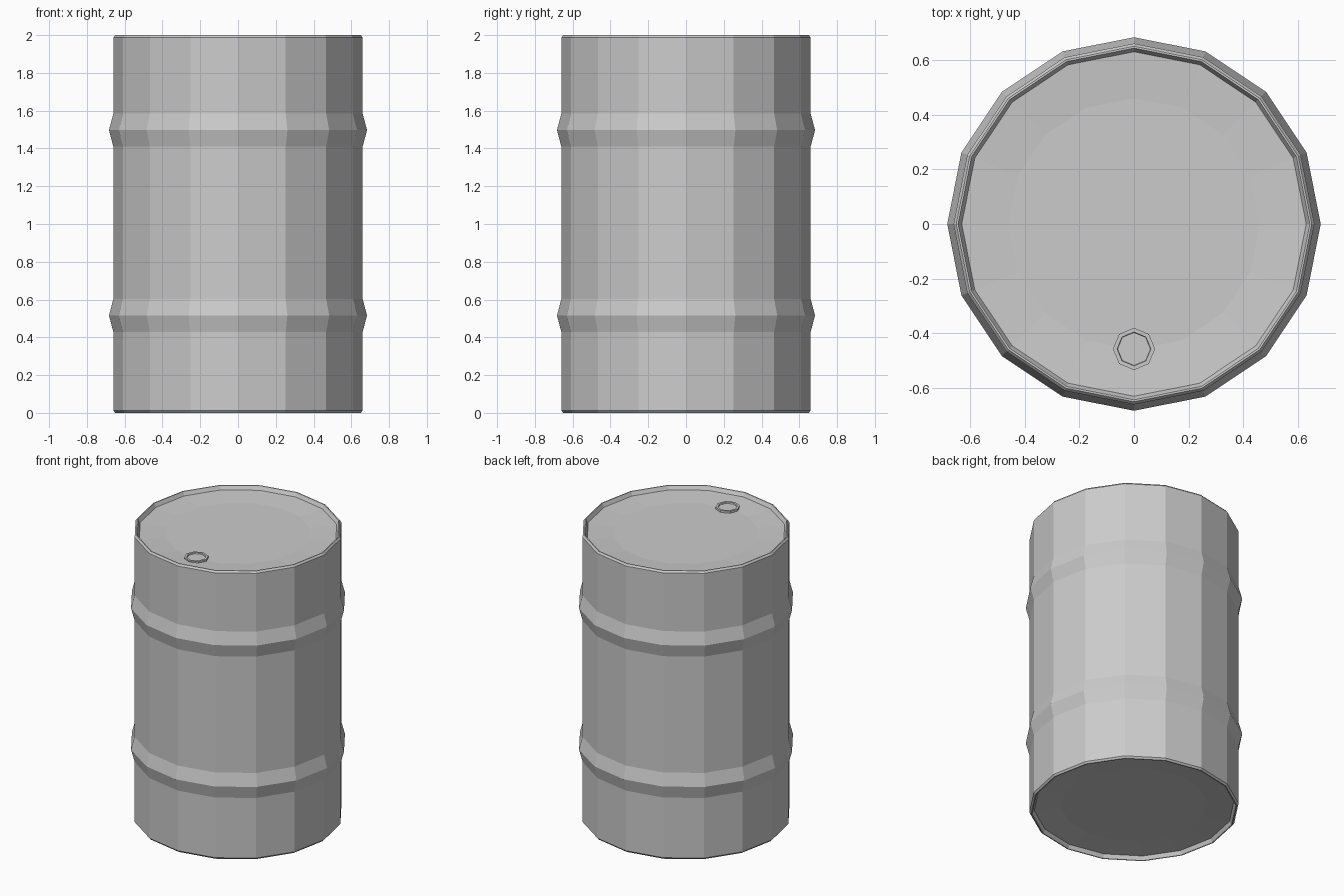
import bpy, bmesh
from math import cos, sin, tau

if "Cube" in bpy.data.objects:
    bpy.data.objects.remove(bpy.data.objects["Cube"])


def lathe(name, profile, sides, centre=(0, 0)):
    """Spin (radius, z) points around a vertical axis; cap both ends."""
    bm = bmesh.new()
    rings = [[bm.verts.new((centre[0] + r * cos(tau * i / sides),
                            centre[1] + r * sin(tau * i / sides), z))
              for i in range(sides)] for r, z in profile]
    for a, b in zip(rings, rings[1:]):
        for i in range(sides):
            j = (i + 1) % sides
            bm.faces.new((a[i], a[j], b[j], b[i]))
    bm.faces.new(rings[0][::-1])
    bm.faces.new(rings[-1])
    bmesh.ops.recalc_face_normals(bm, faces=bm.faces)
    mesh = bpy.data.meshes.new(name)
    bm.to_mesh(mesh)
    bm.free()
    obj = bpy.data.objects.new(name, mesh)
    bpy.context.collection.objects.link(obj)
    return obj


R, RIB = 0.66, 0.683

# Rolled rim and shallow dished end, as (radius, depth from the end)
end = [(0.46, 0.038), (0.63, 0.026), (0.643, 0.0), (0.65, 0.0), (R, 0.012)]

# Drum shell: bottom end, two rolling ribs, top end
profile = [(r, d) for r, d in end]
for z in (0.516, 1.497):
    profile += [(R, z - 0.087), (RIB, z), (R, z + 0.087)]
profile += [(r, 2 - d) for r, d in reversed(end)]
lathe("drum_body", profile, 16)

# Filler cap with a raised lip near the front of the lid
lathe("filler_cap", [(0.077, 1.95), (0.077, 1.976), (0.062, 1.976),
                     (0.06, 1.968)], 8, (0, -0.457))
